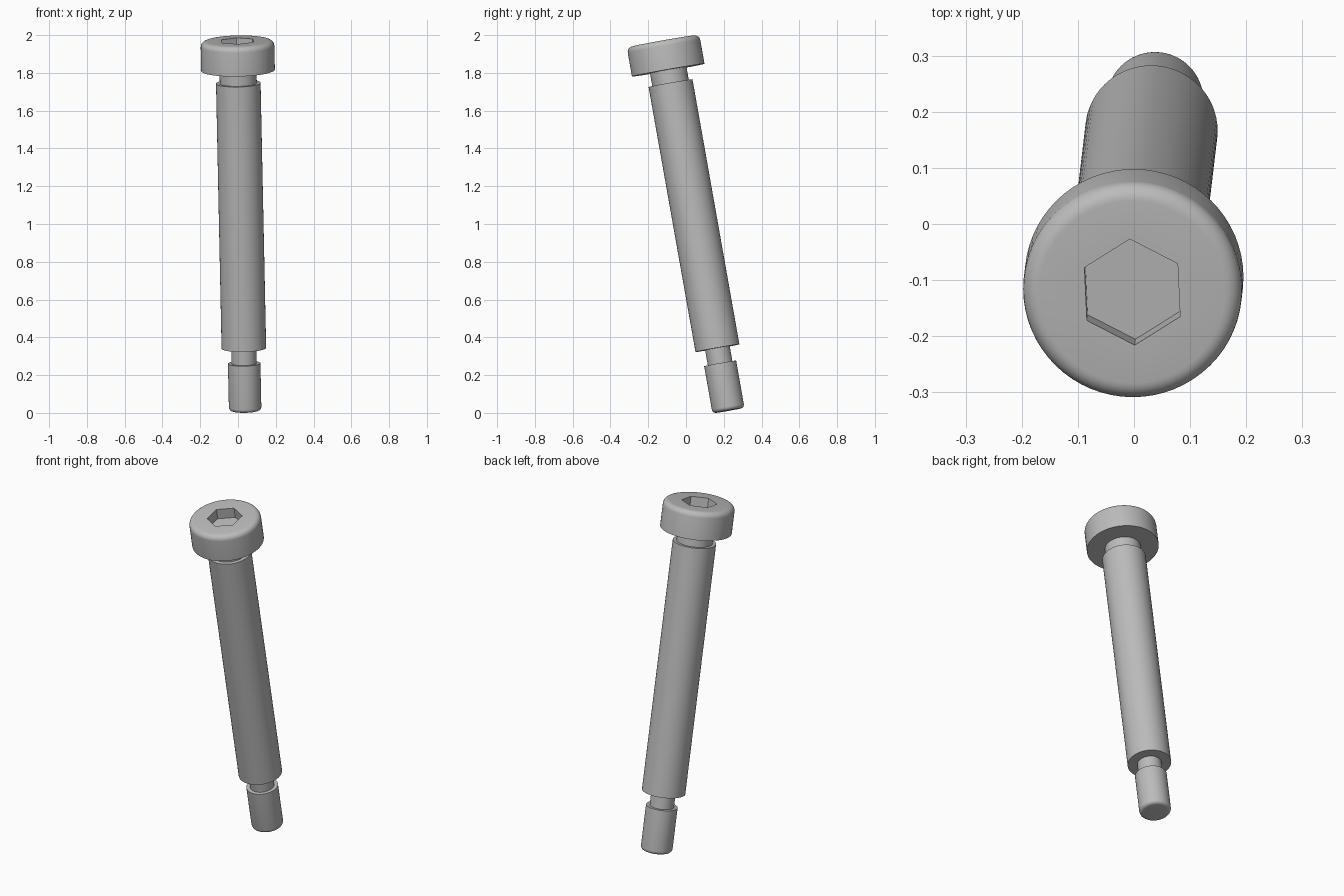
import bpy
import bmesh
from math import cos, sin, pi, radians
from mathutils import Matrix, Vector

if "Cube" in bpy.data.objects:
    bpy.data.objects.remove(bpy.data.objects["Cube"], do_unlink=True)

SIDES = 64
LENGTH = 1.988
SOCKET_DEPTH = 0.06

steel = bpy.data.materials.new("grey steel")
steel.use_nodes = True
grey = (0.5, 0.5, 0.5, 1.0)
steel.diffuse_color = grey
steel.node_tree.nodes["Principled BSDF"].inputs["Base Color"].default_value = grey


def fillet(radius, z, size, start, steps=6):
    """Quarter-round profile points, centred inside the given corner."""
    angles = [start + i * pi / 2 / steps for i in range(steps + 1)]
    return [(radius + size * cos(a), z + size * sin(a)) for a in angles]


def ring(bm, radius, z, sides, turn=0.0):
    """Closed loop of vertices around the bolt axis."""
    return [bm.verts.new((radius * cos(turn + i * 2 * pi / sides),
                          radius * sin(turn + i * 2 * pi / sides), z))
            for i in range(sides)]


def skin(bm, lower, upper):
    """Wall of quads between two equal loops."""
    n = len(lower)
    for i in range(n):
        j = (i + 1) % n
        bm.faces.new((lower[i], lower[j], upper[j], upper[i]))


# Turned profile from the tip up to the head
profile = fillet(0.066, 0.02, 0.02, -pi / 2)                      # thread tip
profile += [(0.086, 0.254), (0.066, 0.254), (0.066, 0.336)]       # lower neck
profile += [(0.118, 0.336), (0.118, 1.761)]                       # shoulder
profile += [(0.098, 1.761), (0.098, 1.831), (0.195, 1.831)]       # upper neck
profile += fillet(0.165, LENGTH - 0.03, 0.03, 0.0)                # head

bm = bmesh.new()
rings = [ring(bm, r, z, SIDES) for r, z in profile]
for lower, upper in zip(rings, rings[1:]):
    skin(bm, lower, upper)
bm.faces.new(list(reversed(rings[0])))

# Hexagonal socket sunk into the head
hex_turn = radians(32.5)
rim = ring(bm, 0.096, LENGTH, 6, hex_turn)
floor = ring(bm, 0.096, LENGTH - SOCKET_DEPTH, 6, hex_turn)
skin(bm, rim, floor)
bm.faces.new(floor)

# Flat head top between the rounded edge and the socket rim
edges = []
for loop in (rings[-1], rim):
    for a, b in zip(loop, loop[1:] + loop[:1]):
        edges.append(bm.edges.get((a, b)))
bmesh.ops.triangle_fill(bm, use_beauty=True, edges=edges, normal=(0, 0, 1))
bmesh.ops.recalc_face_normals(bm, faces=bm.faces)

# Lean the bolt forwards and slightly sideways
axis = Vector((-0.021, -0.177, 1.0)).normalized()
lean = Vector((0, 0, 1)).rotation_difference(axis).to_matrix().to_4x4()
bm.transform(Matrix.Translation((0.038, 0.225, 0.012)) @ lean)

mesh = bpy.data.meshes.new("shoulder_bolt")
bm.to_mesh(mesh)
bm.free()
mesh.materials.append(steel)
bolt = bpy.data.objects.new("shoulder_bolt", mesh)
bpy.context.collection.objects.link(bolt)

bpy.ops.object.select_all(action="DESELECT")
bolt.select_set(True)
bpy.context.view_layer.objects.active = bolt
bpy.ops.object.shade_smooth_by_angle(angle=radians(30))
